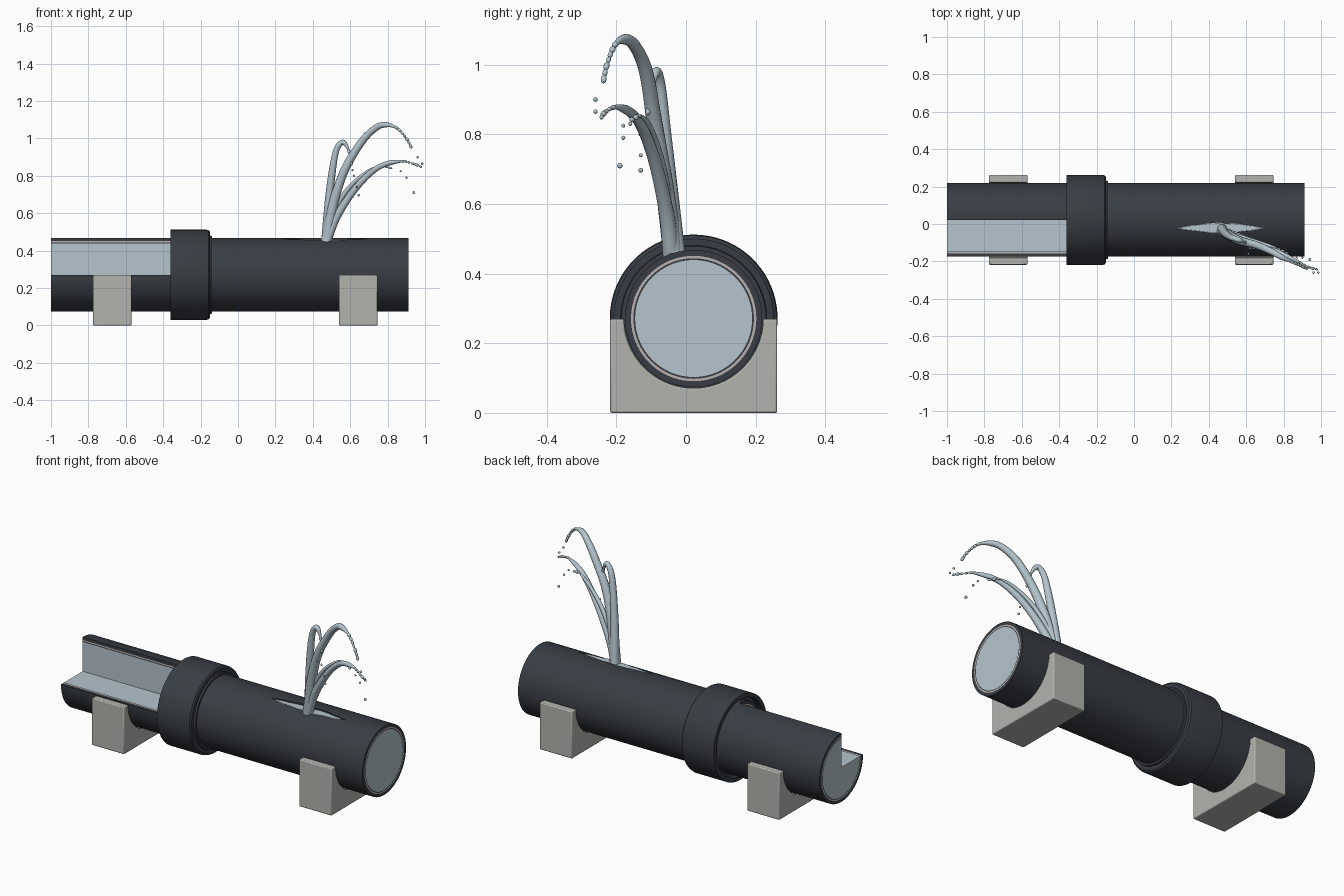
import bpy, bmesh, math, random
from mathutils import Vector

random.seed(4)
if "Cube" in bpy.data.objects:
    bpy.data.objects.remove(bpy.data.objects["Cube"])

CY, CZ = 0.022, 0.271      # pipe axis
R = 0.197                  # pipe outer radius


def material(name, rgb):
    m = bpy.data.materials.new(name)
    m.use_nodes = True
    m.diffuse_color = (*rgb, 1)
    m.node_tree.nodes["Principled BSDF"].inputs["Base Color"].default_value = (*rgb, 1)
    return m


DARK = material("dark pipe", (0.04, 0.048, 0.058))
WATER = material("pale blue water", (0.46, 0.56, 0.62))
STONE = material("grey concrete", (0.45, 0.45, 0.42))
LINING = material("pale lining", (0.48, 0.45, 0.43))


def finish(bm, name, mat, smooth=True):
    bmesh.ops.recalc_face_normals(bm, faces=bm.faces)
    me = bpy.data.meshes.new(name)
    bm.to_mesh(me)
    bm.free()
    ob = bpy.data.objects.new(name, me)
    bpy.context.collection.objects.link(ob)
    me.materials.append(mat)
    if smooth:
        bpy.ops.object.select_all(action='DESELECT')
        ob.select_set(True)
        bpy.context.view_layer.objects.active = ob
        bpy.ops.object.shade_smooth_by_angle(angle=math.radians(35))
    return ob


def lathe(name, profile, mat, start=0, sweep=360, steps=96):
    """Turn a closed (x, radius) profile about the pipe axis."""
    bm = bmesh.new()
    full = sweep == 360
    rings = []
    for i in range(steps if full else steps + 1):
        a = math.radians(start + sweep * i / steps)
        rings.append([bm.verts.new((x, CY + r * math.cos(a), CZ + r * math.sin(a)))
                      for x, r in profile])
    n = len(profile)
    for i in range(steps):
        a, b = rings[i], rings[(i + 1) % len(rings)]
        for j in range(n):
            k = (j + 1) % n
            bm.faces.new((a[j], a[k], b[k], b[j]))
    if not full:
        bm.faces.new(rings[0])
        bm.faces.new(rings[-1])
    bmesh.ops.remove_doubles(bm, verts=bm.verts, dist=1e-5)
    return finish(bm, name, mat)


def layer(name, x0, x1, r0, r1, mat, **arc):
    return lathe(name, [(x0, r0), (x0, r1), (x1, r1), (x1, r0)], mat, **arc)


# Pipe layers: a cut-away length with the front upper quarter open, then a whole length
JOIN, END = -0.355, 0.912
layers = [("pipe_wall", 0.180, R, DARK), ("pipe_lining", 0.173, 0.180, LINING),
          ("inner_coat", 0.168, 0.173, DARK), ("water_core", 0, 0.168, WATER)]
whole = []
for name, r0, r1, mat in layers:
    layer(name + "_cutaway", -1, JOIN, r0, r1, mat, start=180, sweep=270, steps=72)
    whole.append(layer(name, JOIN, END, r0, r1, mat))

# Bell collar with an open socket on one side and a stepped lip on the other
lathe("collar", [(-0.36, 0.217), (-0.36, 0.241), (-0.168, 0.241), (-0.157, 0.238),
                 (-0.15, 0.229), (-0.15, 0.21), (-0.14, 0.208), (-0.14, 0.19),
                 (-0.33, 0.19), (-0.33, 0.217)], DARK)

# Jagged crack along the top of the pipe
CRACK_X, CRACK_Y = 0.465, -0.022
outline = []
for side in (-1, 1):
    for i in range(16):
        t = -side * (1 - i / 8)
        w = 0.028 * (1 - t * t) * random.uniform(0.75, 1.1)
        outline.append((0.235 * t, side * w))


def crack_prism(name, z0, z1, mat, scale=1):
    bm = bmesh.new()
    face = bm.faces.new([bm.verts.new((CRACK_X + x * scale, CRACK_Y + y * scale, z0))
                         for x, y in outline])
    ext = bmesh.ops.extrude_face_region(bm, geom=[face])
    for v in ext["geom"]:
        if isinstance(v, bmesh.types.BMVert):
            v.co.z = z1
    return finish(bm, name, mat, smooth=False)


cutter = crack_prism("crack_cutter", 0.40, 0.55, DARK)
cutter.hide_render = True
cutter.hide_viewport = True
for ob in whole[:3]:
    mod = ob.modifiers.new("crack", 'BOOLEAN')
    mod.object = cutter
    mod.solver = 'EXACT'
crack_prism("crack_water", 0.425, 0.459, WATER, 0.97)

# Concrete saddles, hollowed to the round of the pipe
for name, x0 in (("left_saddle", 0.54), ("right_saddle", -0.775)):
    half, top = 0.24, 0.27
    pts = [(CY - half, top), (CY - half, 0), (CY + half, 0), (CY + half, top)]
    for i in range(41):
        a = -math.pi * i / 40
        pts.append((CY + 0.2 * math.cos(a), min(top, CZ + 0.2 * math.sin(a))))
    bm = bmesh.new()
    face = bm.faces.new([bm.verts.new((x0, y, z)) for y, z in pts])
    ext = bmesh.ops.extrude_face_region(bm, geom=[face])
    for v in ext["geom"]:
        if isinstance(v, bmesh.types.BMVert):
            v.co.x += 0.205
    saddle = finish(bm, name, STONE)
    bev = saddle.modifiers.new("soft_edges", 'BEVEL')
    bev.width, bev.segments = 0.005, 2
    bev.limit_method, bev.angle_limit = 'ANGLE', math.radians(40)


def spline(pts, per=12):
    """Smooth path through the points."""
    p = [Vector(q) for q in pts]
    p = [2 * p[0] - p[1]] + p + [2 * p[-1] - p[-2]]
    out = []
    for a, b, c, d in zip(p, p[1:], p[2:], p[3:]):
        for i in range(per):
            t = i / per
            out.append(0.5 * (2 * b + (c - a) * t + (2 * a - 5 * b + 4 * c - d) * t * t
                              + (3 * b - a - 3 * c + d) * t ** 3))
    return out + [p[-2]]


def bead(bm, pos, r, along=None, stretch=1):
    geo = bmesh.ops.create_icosphere(bm, subdivisions=2, radius=r)
    rot = along.to_track_quat('Z', 'Y') if along else None
    for v in geo["verts"]:
        v.co.z *= stretch
        v.co = (rot @ v.co if rot else v.co) + pos


def jet(name, pts, r0, r1, solid):
    """Tapered stream whose last part breaks into beads."""
    path = spline(pts)
    cut = int(len(path) * solid)
    bm = bmesh.new()
    rings, sides = [], 14
    for i in range(cut):
        t = i / (cut - 1)
        q = (path[i + 1] - path[max(i - 1, 0)]).to_track_quat('Z', 'Y')
        r = r0 + (r1 - r0) * t ** 0.8
        if t > 0.85:
            r *= 1 - 0.5 * (t - 0.85) / 0.15
        rings.append([bm.verts.new(path[i] + q @ Vector((
            r * math.cos(math.tau * k / sides), r * math.sin(math.tau * k / sides), 0)))
            for k in range(sides)])
    for a, b in zip(rings, rings[1:]):
        for k in range(sides):
            n = (k + 1) % sides
            bm.faces.new((a[k], a[n], b[n], b[k]))
    bm.faces.new(rings[0])
    bm.faces.new(rings[-1])
    travelled, gap = 0, 0.02
    for i in range(cut, len(path)):
        step = path[i] - path[i - 1]
        travelled += step.length
        if travelled > gap or i == cut:
            travelled = 0
            bead(bm, path[i], random.uniform(0.006, 0.009), step, 1.6)
    finish(bm, name, WATER)


jet("tall_jet", [(0.47, -0.035, 0.44), (0.51, -0.062, 0.65), (0.57, -0.09, 0.83),
                 (0.66, -0.115, 0.98), (0.735, -0.148, 1.055), (0.79, -0.178, 1.073),
                 (0.85, -0.205, 1.055), (0.90, -0.227, 1.0), (0.925, -0.237, 0.955)],
    0.03, 0.013, 0.74)
jet("upright_jet", [(0.47, -0.025, 0.44), (0.483, -0.045, 0.64), (0.505, -0.064, 0.83),
                    (0.527, -0.075, 0.94), (0.56, -0.085, 0.98), (0.59, -0.097, 0.94),
                    (0.608, -0.11, 0.86)], 0.026, 0.011, 0.86)
jet("low_jet", [(0.47, -0.04, 0.44), (0.53, -0.058, 0.585), (0.635, -0.095, 0.74),
                (0.75, -0.142, 0.845), (0.865, -0.195, 0.878), (0.94, -0.232, 0.864),
                (0.992, -0.246, 0.842)], 0.026, 0.011, 0.72)
jet("thin_jet", [(0.465, -0.035, 0.44), (0.505, -0.05, 0.59), (0.58, -0.072, 0.72),
                 (0.675, -0.1, 0.81), (0.76, -0.128, 0.852), (0.815, -0.155, 0.842)],
    0.018, 0.007, 0.85)

# Loose drops falling away from the streams
bm = bmesh.new()
for x, y, z in ((0.96, -0.26, 0.90), (0.985, -0.26, 0.865), (0.9, -0.18, 0.79),
                (0.94, -0.19, 0.71), (0.87, -0.18, 0.825), (0.62, -0.13, 0.80),
                (0.635, -0.13, 0.74), (0.645, -0.13, 0.697), (0.612, -0.16, 0.83)):
    bead(bm, Vector((x, y, z)), random.uniform(0.005, 0.008))
finish(bm, "water_drops", WATER)
